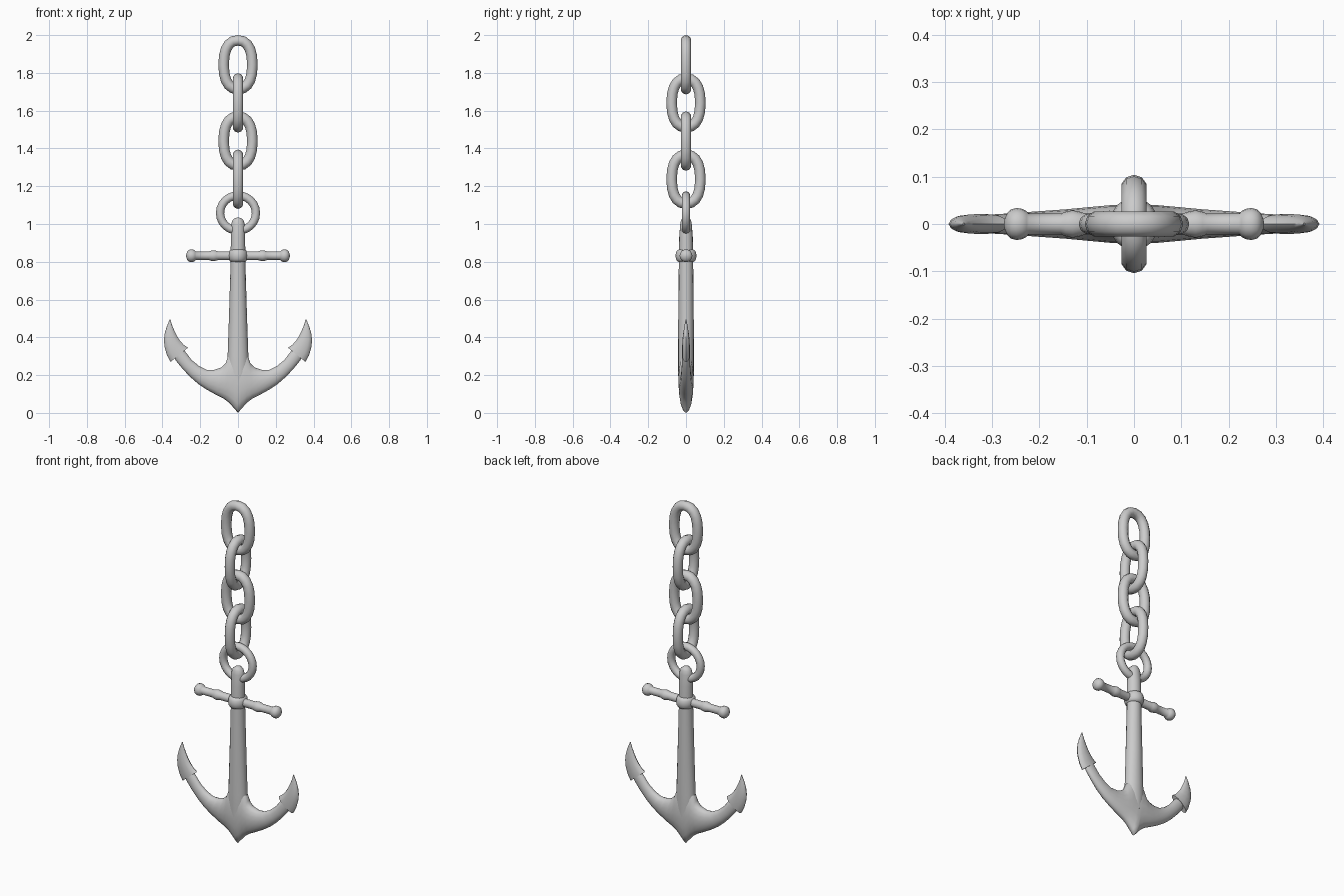
import bpy, bmesh, math
from mathutils import Vector

if "Cube" in bpy.data.objects:
    bpy.data.objects.remove(bpy.data.objects["Cube"])


def finish(name, bm, angle=50):
    bmesh.ops.recalc_face_normals(bm, faces=bm.faces)
    mesh = bpy.data.meshes.new(name)
    bm.to_mesh(mesh)
    bm.free()
    ob = bpy.data.objects.new(name, mesh)
    bpy.context.collection.objects.link(ob)
    bpy.ops.object.select_all(action='DESELECT')
    ob.select_set(True)
    bpy.context.view_layer.objects.active = ob
    bpy.ops.object.shade_smooth_by_angle(angle=math.radians(angle))
    return ob


def skin(bm, rings, closed=False):
    rows = [[bm.verts.new(p) for p in r] for r in rings]
    n = len(rows[0])
    pairs = list(zip(rows, rows[1:]))
    if closed:
        pairs.append((rows[-1], rows[0]))
    for a, b in pairs:
        for i in range(n):
            j = (i + 1) % n
            bm.faces.new((a[i], a[j], b[j], b[i]))
    if not closed:
        bm.faces.new(rows[0])
        bm.faces.new(rows[-1])


def loft(name, sections, sides=16, angle=50):
    """Oval sections: edge point a, edge point b (x, z) and half depth in y."""
    rings = []
    for (ax, az), (bx, bz), t in sections:
        ring = []
        for i in range(sides):
            u = 2 * math.pi * i / sides
            k = 0.5 + 0.5 * math.cos(u)
            ring.append((ax + (bx - ax) * k, t * math.sin(u), az + (bz - az) * k))
        rings.append(ring)
    bm = bmesh.new()
    skin(bm, rings)
    return finish(name, bm, angle)


def link(name, z, w, h, r, power=2.0, turned=False, steps=20, sides=10):
    """Closed oval tube in the XZ plane (or YZ when turned)."""
    def se(v):
        return math.copysign(abs(v) ** (2 / power), v)
    path = [Vector((w * se(math.cos(2 * math.pi * i / steps)), 0,
                    h * se(math.sin(2 * math.pi * i / steps)))) for i in range(steps)]
    rings = []
    for i, p in enumerate(path):
        tan = (path[(i + 1) % steps] - path[i - 1]).normalized()
        out = Vector((tan.z, 0, -tan.x))
        ring = []
        for j in range(sides):
            u = 2 * math.pi * j / sides
            q = p + out * r * math.cos(u) + Vector((0, r * math.sin(u), z))
            ring.append((-q.y, q.x, q.z) if turned else q[:])
        rings.append(ring)
    bm = bmesh.new()
    skin(bm, rings, closed=True)
    return finish(name, bm)


# Chain and shackle ring
for i, z in enumerate((1.843, 1.641, 1.439, 1.237)):
    link(f"chain_link_{i + 1}", z, 0.076, 0.129, 0.028, 2.35, turned=i % 2 == 1)
link("shackle_ring", 1.058, 0.095, 0.093, 0.022, steps=24)

# Shank, rounded at the top
shank = [(0.15, 0.05, 0.04), (0.24, 0.06, 0.042), (0.30, 0.055, 0.042), (0.5, 0.048, 0.041),
         (0.8, 0.039, 0.038), (0.93, 0.038, 0.036), (0.995, 0.037, 0.031),
         (1.018, 0.03, 0.027), (1.03, 0.018, 0.02), (1.034, 0.006, 0.008)]
loft("shank", [((-w, z), (w, z), t) for z, w, t in shank])

# Curved arms: lower edge, upper edge, half depth
half = [((0.015, 0.018), (0.02, 0.33), 0.040), ((0.045, 0.052), (0.05, 0.31), 0.040),
        ((0.075, 0.075), (0.065, 0.265), 0.038), ((0.115, 0.095), (0.09, 0.24), 0.035),
        ((0.165, 0.123), (0.125, 0.228), 0.031), ((0.21, 0.153), (0.165, 0.228), 0.028),
        ((0.255, 0.192), (0.205, 0.247), 0.025), ((0.295, 0.235), (0.245, 0.28), 0.022),
        ((0.33, 0.278), (0.28, 0.325), 0.02), ((0.35, 0.32), (0.305, 0.35), 0.017)]
left = [((-a[0], a[1]), (-b[0], b[1]), t) for a, b, t in reversed(half)]
loft("arms", left + [((0, 0.0), (0, 0.33), 0.040)] + half, angle=60)

# Pointed flukes: outer edge, inner edge, half depth
fluke = [((0.357, 0.27), (0.265, 0.345), 0.021), ((0.376, 0.305), (0.287, 0.36), 0.021),
         ((0.389, 0.35), (0.308, 0.383), 0.02), ((0.392, 0.385), (0.323, 0.407), 0.018),
         ((0.388, 0.42), (0.336, 0.433), 0.014), ((0.378, 0.455), (0.348, 0.462), 0.009),
         ((0.362, 0.494), (0.358, 0.495), 0.002)]
for side, s in (("left", -1), ("right", 1)):
    loft(f"fluke_{side}", [((s * a[0], a[1]), (s * b[0], b[1]), t) for a, b, t in fluke], 12)

# Stock bar with beads and ball ends, turned around x
prof = [(0.0, 0.023), (0.105, 0.023), (0.115, 0.026), (0.13, 0.029), (0.145, 0.026),
        (0.155, 0.022), (0.222, 0.022), (0.227, 0.027), (0.236, 0.032), (0.248, 0.034),
        (0.26, 0.031), (0.268, 0.023), (0.273, 0.012), (0.275, 0.003)]
full = [(-x, r) for x, r in reversed(prof[1:])] + prof
loft("stock", [((x, 0.832 - r), (x, 0.832 + r), r) for x, r in full])

# Collar where the stock crosses the shank
col = [(0.799, 0.036), (0.803, 0.046), (0.814, 0.053), (0.832, 0.056),
       (0.85, 0.053), (0.861, 0.046), (0.865, 0.036)]
loft("collar", [((-r * 0.92, z), (r * 0.92, z), r) for z, r in col])
